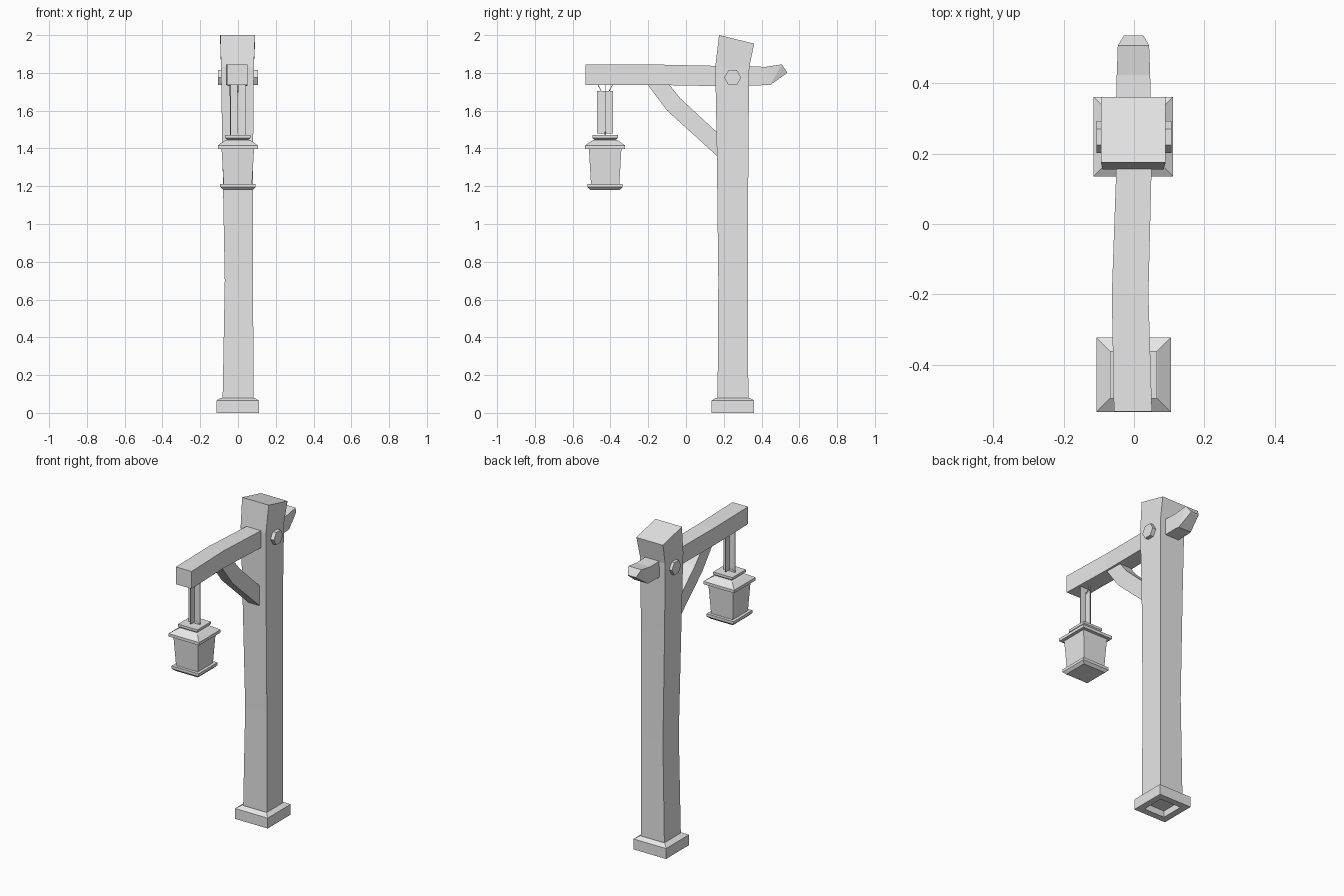
import bpy, bmesh
from math import pi
from mathutils import Matrix

cube = bpy.data.objects.get("Cube")
if cube:
    bpy.data.objects.remove(cube)

grey = bpy.data.materials.new("plain_grey")
grey.use_nodes = True
colour = (0.8, 0.8, 0.8, 1)
grey.diffuse_color = colour
grey.node_tree.nodes["Principled BSDF"].inputs["Base Color"].default_value = colour


def finish(name, bm):
    bmesh.ops.recalc_face_normals(bm, faces=bm.faces)
    mesh = bpy.data.meshes.new(name)
    bm.to_mesh(mesh)
    bm.free()
    mesh.materials.append(grey)
    obj = bpy.data.objects.new(name, mesh)
    bpy.context.collection.objects.link(obj)
    return obj


def loft(name, rings, closed=False):
    """Skin a run of equal rings; cap the ends, or join them if closed."""
    bm = bmesh.new()
    loops = [[bm.verts.new(p) for p in ring] for ring in rings]
    pairs = list(zip(loops, loops[1:]))
    if closed:
        pairs.append((loops[-1], loops[0]))
    else:
        bm.faces.new(loops[0])
        bm.faces.new(loops[-1])
    for a, b in pairs:
        for i in range(len(a)):
            j = (i + 1) % len(a)
            bm.faces.new((a[i], a[j], b[j], b[i]))
    return finish(name, bm)


def level(x0, x1, y0, y1, z_front, z_back=None):
    """Rectangle seen from above, optionally tilted towards the back."""
    zb = z_front if z_back is None else z_back
    return [(x0, y0, z_front), (x1, y0, z_front), (x1, y1, zb), (x0, y1, zb)]


def square(half, z, cx=0, cy=0):
    return level(cx - half, cx + half, cy - half, cy + half, z)


def upright(x0, x1, low, high):
    """Cross-section of a beam; low and high are (y, z) of its two edges."""
    return [(x0, *low), (x1, *low), (x1, *high), (x0, *high)]


# Hand-hewn post with a slanted top
loft("post", [
    level(-.082, .082, .167, .330, .04),
    level(-.070, .080, .171, .328, .70),
    level(-.083, .080, .163, .330, 1.40),
    level(-.090, .084, .155, .335, 1.83),
    level(-.094, .090, .175, .361, 2.0, 1.955)])

# Hollow foot collar
PY = .248
loft("foot_collar", [square(h, z, -.002, PY) for h, z in (
    (.113, 0), (.113, .065), (.088, .08), (.072, .08), (.072, 0))], closed=True)

# Crossbeam with a tapered tail
loft("crossbeam", [
    upright(-.057, .051, (-.532, 1.737), (-.532, 1.845)),
    upright(-.063, .041, (-.200, 1.737), (-.200, 1.845)),
    upright(-.050, .050, (.165, 1.730), (.165, 1.837)),
    upright(-.049, .046, (.423, 1.735), (.423, 1.832)),
    upright(-.046, .043, (.445, 1.735), (.507, 1.845)),
    upright(-.029, .027, (.533, 1.798), (.535, 1.803))])

# Bent diagonal brace
loft("brace", [
    upright(-.045, .030, (-.205, 1.74), (-.09, 1.74)),
    upright(-.042, .034, (-.100, 1.60), (-.03, 1.665)),
    upright(-.042, .036, (.170, 1.355), (.170, 1.48))])

# Hexagonal bolt heads on both sides
for side, name in ((1, "left_bolt"), (-1, "right_bolt")):
    bm = bmesh.new()
    bmesh.ops.create_cone(bm, cap_ends=True, segments=6, radius1=.045,
                          radius2=.045, depth=.04)
    bm.transform(Matrix.Translation((side * .087, .247, 1.775))
                 @ Matrix.Rotation(pi / 2, 4, 'Y'))
    finish(name, bm)

# Lantern turned on a square plan
LX, LY = -.001, -.428
loft("lantern", [square(h, z, LX, LY) for h, z in (
    (.078, 1.180), (.093, 1.195), (.093, 1.212), (.075, 1.212),
    (.086, 1.398), (.106, 1.398), (.106, 1.416), (.068, 1.442),
    (.056, 1.446), (.067, 1.455), (.067, 1.470))])

# Crossed hanger plates
T = .002
loft("hanger_plate_side", [
    level(LX - T, LX + T, LY - .042, LY + .042, z) for z in (1.478, 1.705)])
loft("hanger_plate_front", [
    level(LX - .04, LX + .04, LY - T, LY + T, z) for z in (1.468, 1.735)])


# Small staples at each end of the hanger
def staple(name, z_open, z_shut, across):
    rings = []
    lift = .008 if z_open < z_shut else -.008
    for off, z in ((-.038, z_open), (-.02, z_shut), (.02, z_shut), (.038, z_open)):
        if across:
            rings.append([(LX + off, LY + a, z + b) for a, b in
                          ((-.004, 0), (.004, 0), (.004, lift), (-.004, lift))])
        else:
            rings.append([(LX + a, LY + off, z + b) for a, b in
                          ((-.004, 0), (.004, 0), (.004, lift), (-.004, lift))])
    loft(name, rings)


staple("upper_staple", 1.74, 1.705, False)
staple("lower_staple", 1.466, 1.478, True)
